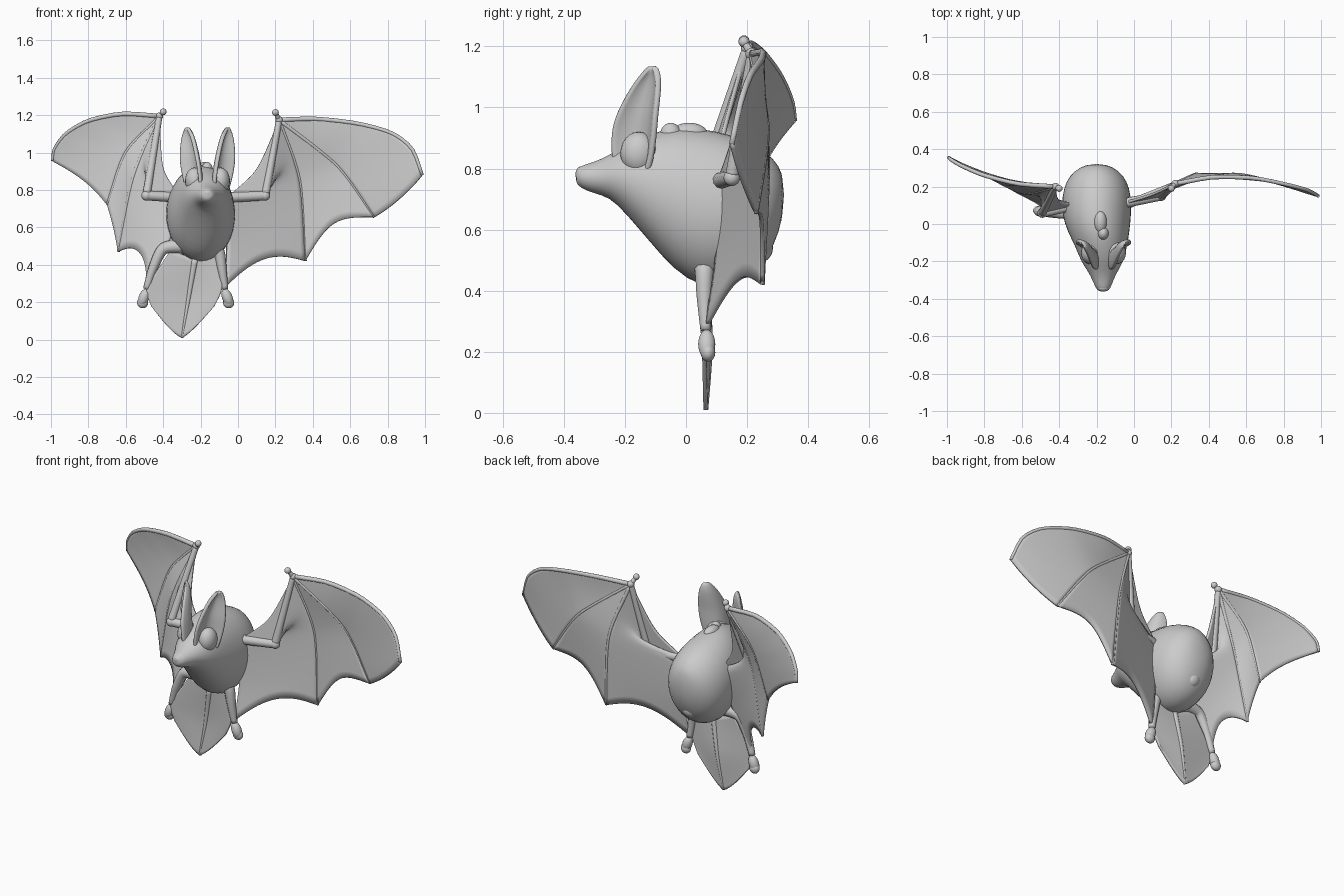
import bpy, math
from mathutils import Vector as V

if "Cube" in bpy.data.objects:
    bpy.data.objects.remove(bpy.data.objects["Cube"])


def finish(name, verts, faces, thick=0, subsurf=0):
    me = bpy.data.meshes.new(name)
    me.from_pydata(verts, [], faces)
    me.polygons.foreach_set("use_smooth", [True] * len(me.polygons))
    ob = bpy.data.objects.new(name, me)
    bpy.context.collection.objects.link(ob)
    if thick:
        m = ob.modifiers.new("thickness", 'SOLIDIFY')
        m.thickness, m.offset = thick, 0
    if subsurf:
        ob.modifiers.new("smooth", 'SUBSURF').levels = subsurf
        ob.modifiers["smooth"].render_levels = subsurf
    return ob


def along(pts, s):
    """Point on a smooth path through pts, s from 0 to 1."""
    p = [V(q) for q in pts]
    p = [2 * p[0] - p[1]] + p + [2 * p[-1] - p[-2]]
    n = len(pts) - 1
    i = min(int(s * n), n - 1)
    t = s * n - i
    a, b, c, d = p[i:i + 4]
    # tight tangents keep the joints of the limbs crisp
    m0, m1 = (c - a) * 0.4, (d - b) * 0.4
    return ((2*t**3 - 3*t**2 + 1) * b + (t**3 - 2*t**2 + t) * m0
            + (3*t**2 - 2*t**3) * c + (t**3 - t**2) * m1)


def grid(nu, nv, wrap=False):
    w = nu if wrap else nu + 1
    return [(j*w + i, j*w + (i+1) % w, (j+1)*w + (i+1) % w, (j+1)*w + i)
            for j in range(nv) for i in range(nu)]


def membrane(name, a, b, sag, n=18, thick=0.014):
    """Skin stretched between two bones, outer edge scalloped by sag."""
    verts = []
    for j in range(n + 1):
        for i in range(n + 1):
            t = i / n
            s = j / n * (1 - sag * 4 * t * (1 - t))
            verts.append(along(a, s).lerp(along(b, s), t))
    return finish(name, verts, grid(n, n), thick)


def bone(name, pts, r0, r1, n=16, k=10):
    verts = []
    for j in range(n + 1):
        s = j / n
        p = along(pts, s)
        d = (along(pts, min(1, s + .02)) - along(pts, max(0, s - .02))).normalized()
        u = d.cross(V((0.1, 1, 0.05))).normalized()
        w = d.cross(u)
        r = r0 + (r1 - r0) * s
        verts += [p + r * (u * math.cos(2*math.pi*i/k) + w * math.sin(2*math.pi*i/k))
                  for i in range(k)]
    faces = grid(k, n, True) + [tuple(range(k))[::-1], tuple(range(n*k, n*k + k))]
    return finish(name, verts, faces)


def ball(name, loc, size, rot=(0, 0, 0)):
    bpy.ops.mesh.primitive_uv_sphere_add(segments=20, ring_count=12, radius=1,
                                         location=loc, rotation=rot)
    ob = bpy.context.object
    ob.name, ob.scale = name, size
    bpy.ops.object.shade_smooth()


# Body and head: rings along y (y, top z, bottom z, half width, centre x)
rings = [(-.362, .795, .755, .02, -.165), (-.345, .81, .735, .04, -.165),
         (-.30, .822, .718, .056, -.166), (-.25, .845, .705, .082, -.167),
         (-.2, .88, .655, .115, -.17), (-.12, .915, .56, .14, -.175),
         (-.04, .94, .465, .168, -.19), (.05, .935, .405, .188, -.2),
         (.15, .915, .415, .188, -.2), (.23, .88, .455, .165, -.2),
         (.285, .84, .53, .122, -.2), (.322, .78, .65, .05, -.2)]
k = 20
verts = [(cx + w * math.cos(2*math.pi*i/k), y,
          (zt + zb) / 2 + (zt - zb) / 2 * math.sin(2*math.pi*i/k))
         for y, zt, zb, w, cx in rings for i in range(k)]
faces = grid(k, len(rings) - 1, True)
faces += [tuple(range(k))[::-1], tuple(range(len(verts) - k, len(verts)))]
finish("body", verts, faces, subsurf=1)
ball("nose", (-.165, -.34, .782), (.032, .022, .026))
ball("shoulder_hump", (-.18, .01, .915), (.035, .06, .035))
ball("neck_hump", (-.165, -.05, .91), (.03, .035, .04))
ball("tail_root", (-.2, .235, .54), (.05, .05, .05))

# Ears: cupped leaves opening forward and outward
for side, label in ((-1, "left"), (1, "right")):
    n, verts = 14, []
    mid = [(-.163 + side * x, y, z) for x, y, z in
           ((.075, -.18, .78), (.102, -.168, .96), (.113, -.112, 1.135))]
    across = V((side * .55, .8, .1)).normalized()
    back = V((-side * .8, .55, .1)).normalized()
    for j in range(n + 1):
        s = j / n
        half = .086 * (math.sin(math.pi * (.2 + .8 * s)) ** .6 if s < 1 else .1)
        for i in range(n + 1):
            u = 2 * i / n - 1
            verts.append(along(mid, s) + across * half * u
                         + back * half * .6 * (1 - u * u))
    finish(label + "_ear", verts, grid(n, n), .02, 1)
    ball(label + "_ear_root", (-.163 + side * .07, -.155, .85), (.05, .06, .07))

# Wings: each side has its own pose
wings = {
    "right": dict(
        wrist=(.22, .215, 1.175), elbow=(.145, .15, .77), shoulder=(-.06, .11, .76),
        hip=(-.06, .1, .5), ankle=(-.07, .065, .28), thumb=(.2, .19, 1.215),
        lead=[(.42, .25, 1.18), (.64, .245, 1.155), (.82, .21, 1.105), (.93, .18, 1.02),
              (.985, .15, .88)],
        f4=[(.53, .265, .93), (.73, .23, .655)], f5=[(.33, .265, .85), (.36, .25, .42)],
        sags=(-.03, .13, .1)),
    "left": dict(
        wrist=(-.42, .2, 1.195), elbow=(-.49, .06, .77), shoulder=(-.31, .1, .76),
        hip=(-.38, .07, .49), ankle=(-.49, .065, .28), thumb=(-.4, .19, 1.218),
        lead=[(-.62, .215, 1.207), (-.8, .26, 1.17), (-.92, .31, 1.1), (-.98, .345, 1.02),
              (-.99, .355, .955)],
        f4=[(-.6, .215, 1.0), (-.7, .21, .72)], f5=[(-.56, .165, .87), (-.64, .18, .47)],
        sags=(.06, .02, .12))}
for label, w in wings.items():
    W, E, S = w["wrist"], w["elbow"], w["shoulder"]
    lead, f4, f5 = [W] + w["lead"], [W] + w["f4"], [W] + w["f5"]
    inner = [W, E, S, w["hip"], w["ankle"]]
    for part, a, b, sag in (("tip", lead, f4, w["sags"][0]),
                            ("middle", f4, f5, w["sags"][1]),
                            ("inner", f5, inner, w["sags"][2]),
                            ("front", [E, W], [E, S], .3)):
        membrane(f"{label}_wing_{part}_skin", a, b, sag)
    for part, pts, r0, r1 in (("leading_finger", lead, .013, .009),
                              ("fourth_finger", f4, .011, .008),
                              ("fifth_finger", f5, .011, .008),
                              ("upper_arm", [S, E], .028, .025),
                              ("forearm", [E, W], .023, .016),
                              ("thumb", [W, w["thumb"]], .014, .011)):
        bone(f"{label}_{part}", pts, r0, r1)
    ball(label + "_elbow", E, (.027, .027, .027))
    ball(label + "_wrist", W, (.02, .02, .02))
    ball(label + "_thumb_tip", w["thumb"], (.018, .018, .018))

# Legs, feet and tail
legs = {"left": [(-.3, .06, .5), (-.4, .06, .485), (-.455, .06, .38), (-.49, .065, .27)],
        "right": [(-.13, .06, .5), (-.1, .06, .46), (-.085, .06, .37), (-.07, .065, .27)]}
for label, pts in legs.items():
    side = -1 if label == "left" else 1
    bone(label + "_leg", pts, .038, .018)
    x = pts[-1][0]
    ball(label + "_foot", (x + side * .013, .068, .225), (.028, .028, .05),
         (0, -side * .35, 0))
    ball(label + "_toes", (x + side * .02, .072, .198), (.03, .024, .03))
spine = [(-.23, .06, .43), (-.265, .075, .22), (-.3, .065, .01)]
membrane("tail_skin_left", [(-.36, .06, .48), (-.485, .055, .28), (-.465, .06, .18)], spine, -.07)
membrane("tail_skin_right", [(-.1, .06, .46), (-.085, .055, .28), (-.125, .06, .18)], spine, -.07)
bone("tail", spine, .018, .008)
